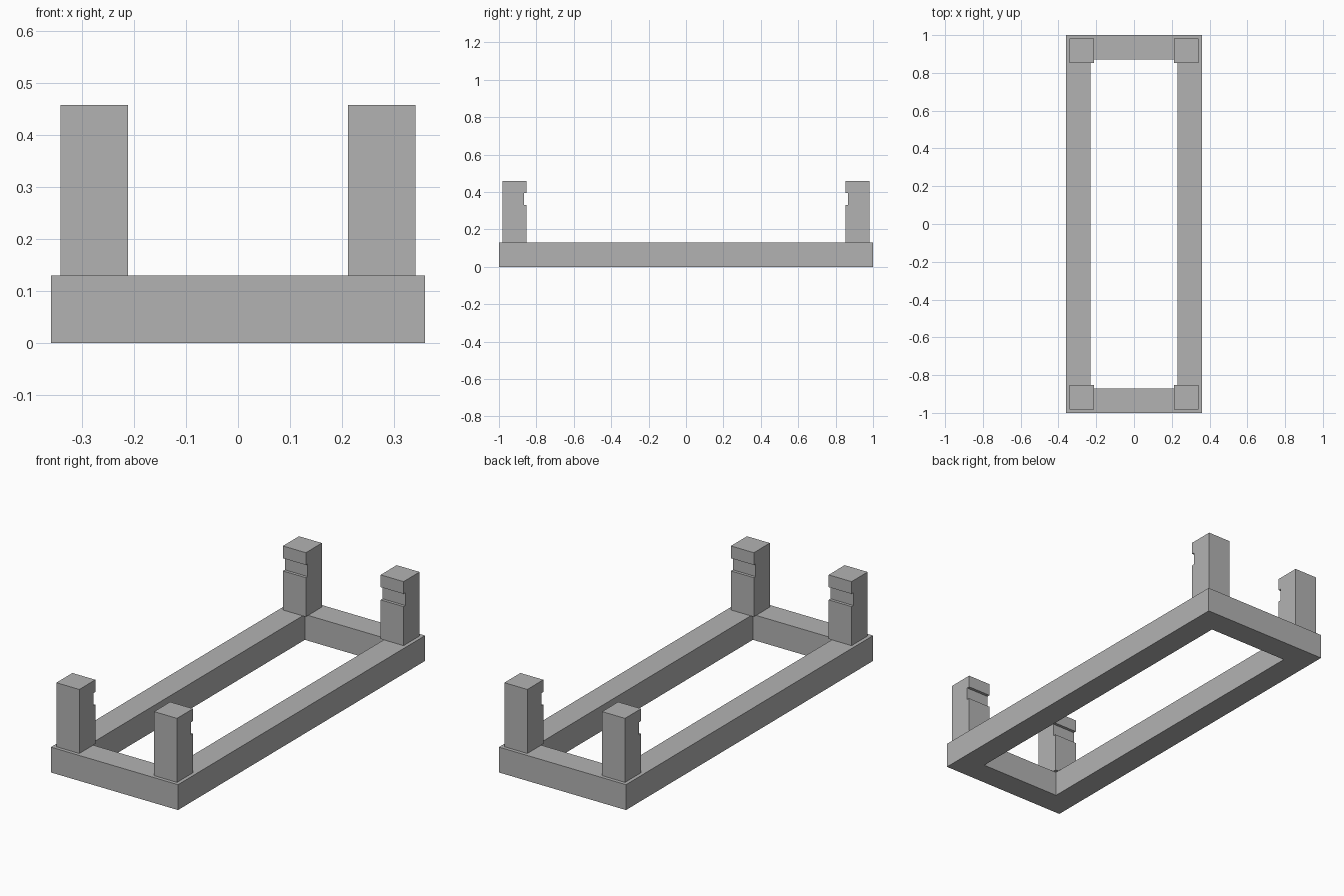
import bpy, bmesh

cube = bpy.data.objects.get("Cube")
if cube:
    bpy.data.objects.remove(cube, do_unlink=True)

grey = bpy.data.materials.new("plain grey")
grey.use_nodes = True
grey.diffuse_color = (0.45, 0.45, 0.45, 1)
grey.node_tree.nodes["Principled BSDF"].inputs["Base Color"].default_value = grey.diffuse_color

HALF_X, HALF_Y, BEAM = 0.36, 1.0, 0.13
INSET, POST_TOP = 0.018, 0.458
NOTCH_LOW, NOTCH_HIGH, NOTCH_DEPTH = 0.33, 0.395, 0.015


def add_object(name, bm):
    bmesh.ops.recalc_face_normals(bm, faces=bm.faces)
    mesh = bpy.data.meshes.new(name)
    bm.to_mesh(mesh)
    bm.free()
    mesh.materials.append(grey)
    obj = bpy.data.objects.new(name, mesh)
    bpy.context.collection.objects.link(obj)
    return obj


def extrude(bm, faces, offset):
    result = bmesh.ops.extrude_face_region(bm, geom=faces)
    verts = [g for g in result["geom"] if isinstance(g, bmesh.types.BMVert)]
    bmesh.ops.translate(bm, verts=verts, vec=offset)


# Rectangular base frame: four mitred strips raised to beam height
bm = bmesh.new()
rings = []
for inset in (0, BEAM):
    x, y = HALF_X - inset, HALF_Y - inset
    rings.append([bm.verts.new(p) for p in ((-x, -y, 0), (x, -y, 0), (x, y, 0), (-x, y, 0))])
outer, inner = rings
strips = [bm.faces.new((outer[i], outer[(i + 1) % 4], inner[(i + 1) % 4], inner[i]))
          for i in range(4)]
extrude(bm, strips, (0, 0, BEAM))
add_object("base_frame", bm)


# Corner posts: a side profile with a notch facing the middle, extruded across x
def corner_post(name, side_x, side_y):
    y_out = HALF_Y - INSET
    y_in = y_out - BEAM
    y_notch = y_in + NOTCH_DEPTH
    profile = [(y_out, BEAM), (y_out, POST_TOP), (y_in, POST_TOP), (y_in, NOTCH_HIGH),
               (y_notch, NOTCH_HIGH), (y_notch, NOTCH_LOW), (y_in, NOTCH_LOW), (y_in, BEAM)]
    x_out = side_x * (HALF_X - INSET)
    bm = bmesh.new()
    face = bm.faces.new([bm.verts.new((x_out, side_y * y, z)) for y, z in profile])
    extrude(bm, [face], (-side_x * BEAM, 0, 0))
    add_object(name, bm)


for depth, side_y in (("front", -1), ("back", 1)):
    for side, side_x in (("left", 1), ("right", -1)):
        corner_post(f"{depth}_{side}_post", side_x, side_y)
